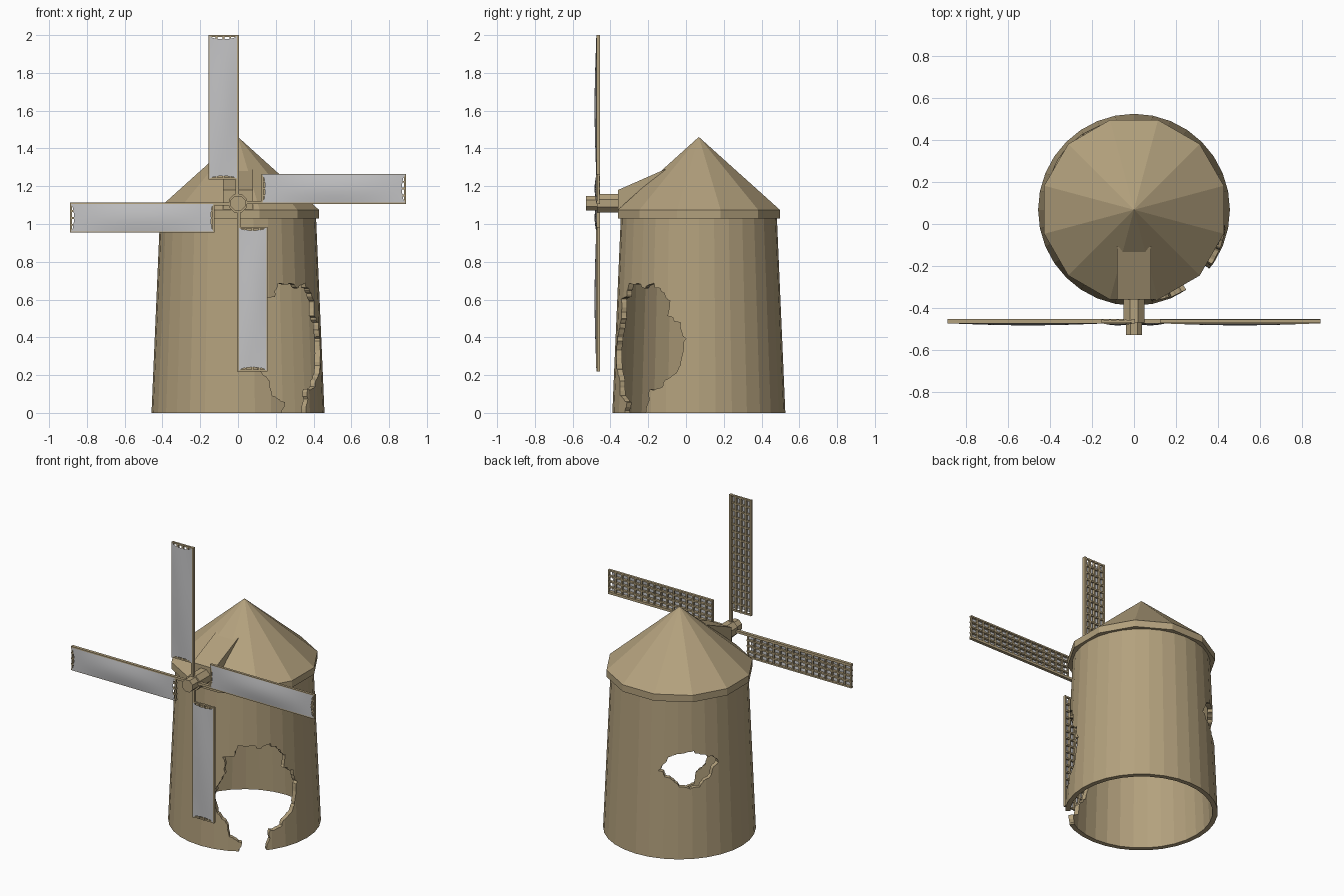
import bpy, bmesh, math, random
from mathutils import Matrix, Vector

random.seed(4)
cube = bpy.data.objects.get("Cube")
if cube:
    bpy.data.objects.remove(cube)

CENTRE_Y = 0.068
HUB = Vector((0, 0, 1.11))


def material(name, rgb):
    m = bpy.data.materials.new(name)
    m.use_nodes = True
    colour = (*rgb, 1)
    m.diffuse_color = colour
    m.node_tree.nodes["Principled BSDF"].inputs["Base Color"].default_value = colour
    return m


STONE = material("tan stone", (0.45, 0.355, 0.205))
CLOTH = material("grey cloth", (0.55, 0.55, 0.56))


def to_mesh(name, bm, mat):
    bmesh.ops.recalc_face_normals(bm, faces=bm.faces)
    mesh = bpy.data.meshes.new(name)
    bm.to_mesh(mesh)
    bm.free()
    mesh.materials.append(mat)
    return mesh


def place(name, mesh, location=(0, 0, 0), turn=0):
    ob = bpy.data.objects.new(name, mesh)
    ob.location = location
    ob.rotation_euler = (0, turn, 0)
    bpy.context.collection.objects.link(ob)
    return ob


def box(bm, lo, hi):
    lo, hi = Vector(lo), Vector(hi)
    m = Matrix.Translation((lo + hi) / 2) @ Matrix.Diagonal((*(hi - lo), 1))
    bmesh.ops.create_cube(bm, size=1, matrix=m)


def polar(radius, angle, z):
    return (radius * math.cos(angle), radius * math.sin(angle), z)


def lathe(profile, sides, offset=0, closed=False):
    """Revolve (radius, z) points; a closed profile makes a hollow ring."""
    bm = bmesh.new()
    rings = [[bm.verts.new(polar(r, offset + math.tau * i / sides, z))
              for i in range(sides)] for r, z in profile]
    pairs = list(zip(rings, rings[1:]))
    if closed:
        pairs.append((rings[-1], rings[0]))
    else:
        bm.faces.new(rings[0])
        bm.faces.new(rings[-1])
    for a, b in pairs:
        for i in range(sides):
            j = (i + 1) % sides
            bm.faces.new((a[i], a[j], b[j], b[i]))
    return bm


def ragged_cutter(name, outline):
    """Radial plug with a broken edge, from (degrees, height) points."""
    points = []
    for (a, z), (a2, z2) in zip(outline, outline[1:] + outline[:1]):
        for t in (0, 0.33, 0.67):
            points.append((a + (a2 - a) * t + random.uniform(-1.3, 1.3),
                           z + (z2 - z) * t + random.uniform(-0.01, 0.01)))
    bm = bmesh.new()
    inner = [bm.verts.new(polar(0.25, math.radians(a + random.uniform(-1, 1)), z))
             for a, z in points]
    outer = [bm.verts.new(polar(0.7, math.radians(a), z)) for a, z in points]
    bm.faces.new(inner)
    bm.faces.new(outer)
    for i in range(len(points)):
        j = (i + 1) % len(points)
        bm.faces.new((inner[i], inner[j], outer[j], outer[i]))
    bmesh.ops.triangulate(bm, faces=bm.faces)
    ob = place(name, to_mesh(name, bm, STONE), (0, CENTRE_Y, 0))
    ob.hide_render = True
    return ob


# Hollow tapering tower with two broken openings
wall = [(0.458, 0), (0.413, 1.04), (0.383, 1.04), (0.428, 0)]
tower = place("tower", to_mesh("tower", lathe(wall, 32, closed=True), STONE),
              (0, CENTRE_Y, 0))
front_break = [(-59, -.06), (-58, .05), (-66, .1), (-70, .18), (-78, .24),
               (-80, .34), (-76, .44), (-70, .5), (-72, .6), (-64, .62),
               (-60, .68), (-50, .69), (-42, .66), (-34, .68), (-28, .64),
               (-20, .6), (-22, .52), (-14, .48), (-9, .4), (-11, .28),
               (-18, .2), (-26, .14), (-34, .12), (-38, .05), (-41, -.06)]
back_break = [(108, .57), (114, .65), (122, .68), (136, .7), (144, .66),
              (152, .65), (157, .6), (150, .52), (142, .46), (132, .46),
              (122, .49), (114, .53)]
cutters = [ragged_cutter("front_cutter", front_break),
           ragged_cutter("back_cutter", back_break)]
for cutter in cutters:
    mod = tower.modifiers.new("break", "BOOLEAN")
    mod.operation = "DIFFERENCE"
    mod.solver = "EXACT"
    mod.object = cutter
depsgraph = bpy.context.evaluated_depsgraph_get()
broken = bpy.data.meshes.new_from_object(tower.evaluated_get(depsgraph))
tower.modifiers.clear()
tower.data = broken
for cutter in cutters:
    bpy.data.objects.remove(cutter)

# Twelve-sided conical roof with a short skirt
roof = lathe([(0.444, 1.03), (0.444, 1.075), (0.001, 1.46)], 12, math.radians(15))
place("roof", to_mesh("roof", roof, STONE), (0, CENTRE_Y, 0))

# Sloping dormer that houses the axle
bm = bmesh.new()
side = [(-.36, 1.05), (-.36, 1.18), (-.11, 1.29), (-.05, 1.2), (-.05, 1.05)]
face = bm.faces.new([bm.verts.new((-0.08, y, z)) for y, z in side])
ext = bmesh.ops.extrude_face_region(bm, geom=[face])
bmesh.ops.translate(bm, vec=(0.16, 0, 0),
                    verts=[v for v in ext["geom"] if isinstance(v, bmesh.types.BMVert)])
place("dormer", to_mesh("dormer", bm, STONE))

# Octagonal hub along the y axis
bm = lathe([(0.053, 0.3), (0.053, 0.47), (0.042, 0.47), (0.042, 0.53)], 8, math.pi / 8)
bmesh.ops.rotate(bm, verts=bm.verts, matrix=Matrix.Rotation(math.pi / 2, 3, "X"))
place("hub", to_mesh("hub", bm, STONE), HUB)

# Sail lattice: a spar, long rails and cross bars
START, END, WIDTH = 0.125, 0.89, 0.155
BACK, FRONT = -0.456, -0.472
bm = bmesh.new()
box(bm, (-0.012, -0.474, 0.03), (0.004, -0.454, END))
RAILS, BARS = 5, 17
for i in range(RAILS):
    x = -WIDTH + 0.005 + (WIDTH - 0.01) * i / (RAILS - 1)
    box(bm, (x - 0.005, FRONT, START), (x + 0.005, BACK, END))
for i in range(BARS):
    z = START + 0.005 + (END - START - 0.01) * i / (BARS - 1)
    box(bm, (-WIDTH, FRONT + 0.002, z - 0.005), (0, BACK - 0.002, z + 0.005))
lattice = to_mesh("sail_frame", bm, STONE)

# Sail cloth: billowing sheet with scooped ends
bm = bmesh.new()
COLS, ROWS = 8, 16
grid = []
for r in range(ROWS + 1):
    v = r / ROWS
    row = []
    for c in range(COLS + 1):
        u = c / COLS
        bow = math.sin(math.pi * u)
        lo, hi = START + 0.004 + 0.015 * bow ** 0.5, END - 0.004 - 0.018 * bow ** 0.5
        y = FRONT - 0.003 - 0.009 * bow * math.sin(math.pi * v)
        row.append(bm.verts.new((-WIDTH + 0.004 + (WIDTH - 0.008) * u, y, lo + (hi - lo) * v)))
    grid.append(row)
for a, b in zip(grid, grid[1:]):
    for c in range(COLS):
        bm.faces.new((a[c], a[c + 1], b[c + 1], b[c])).smooth = True
cloth = to_mesh("sail_cloth", bm, CLOTH)
# Keep the sheet facing forward
if cloth.polygons[0].normal.y > 0:
    cloth.flip_normals()

# Four sails around the hub
for k, where in enumerate(("upper", "left", "lower", "right")):
    place(where + "_sail_frame", lattice, HUB, k * math.pi / 2)
    place(where + "_sail_cloth", cloth, HUB, k * math.pi / 2)
